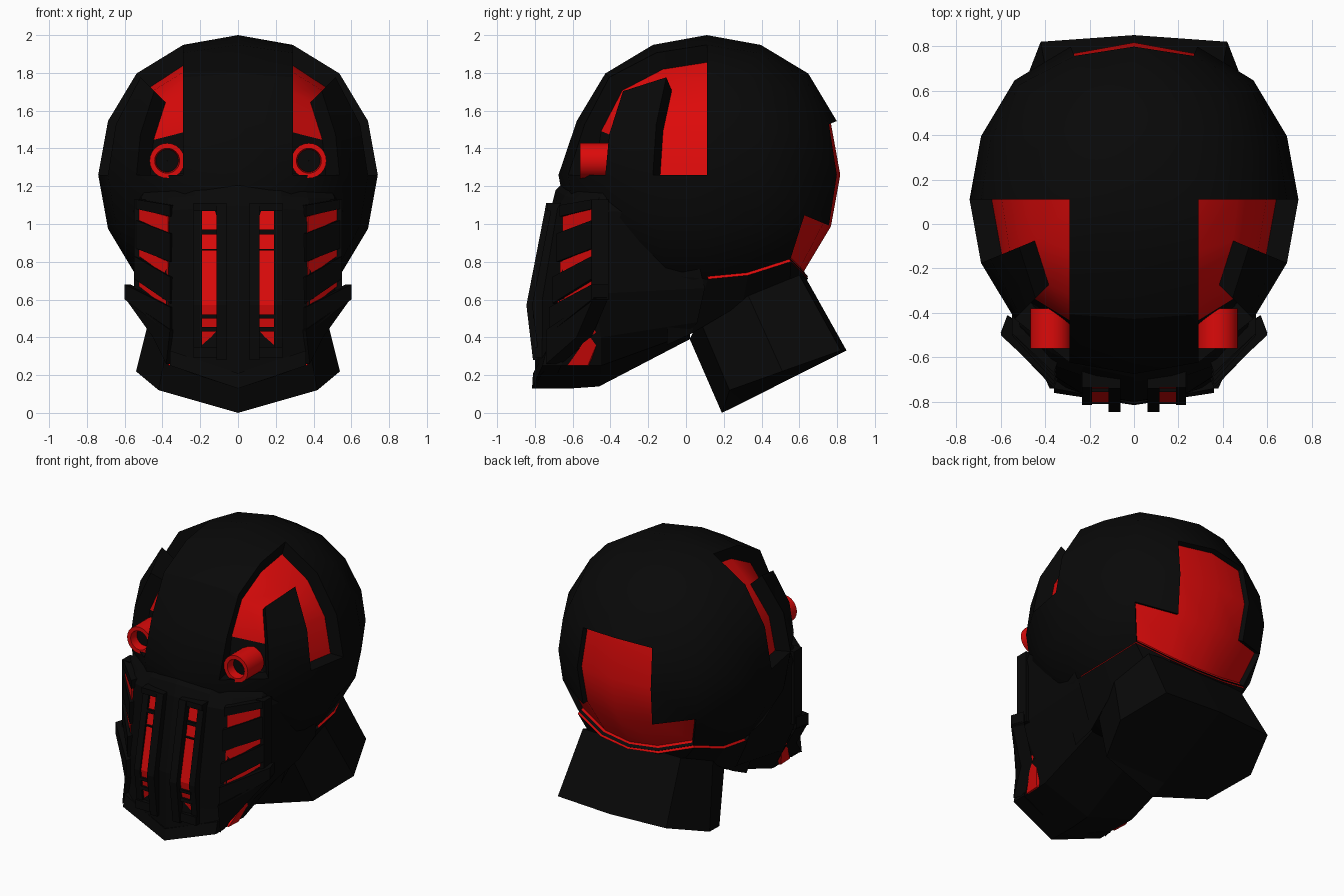
import bpy, bmesh, math
from mathutils import Vector

if "Cube" in bpy.data.objects:
    bpy.data.objects.remove(bpy.data.objects["Cube"])


def material(name, col):
    m = bpy.data.materials.new(name)
    m.diffuse_color = (*col, 1)
    m.use_nodes = True
    m.node_tree.nodes["Principled BSDF"].inputs["Base Color"].default_value = m.diffuse_color
    return m


BLACK = material("matte black", (0.0025, 0.0025, 0.0025))
RED = material("bright red", (0.72, 0.003, 0.003))


def make(name, bm, mats, mirror=False, smooth=False):
    bmesh.ops.recalc_face_normals(bm, faces=bm.faces[:])
    me = bpy.data.meshes.new(name)
    bm.to_mesh(me)
    bm.free()
    for m in mats:
        me.materials.append(m)
    ob = bpy.data.objects.new(name, me)
    bpy.context.collection.objects.link(ob)
    if mirror:
        ob.modifiers.new("mirror", 'MIRROR')
    if smooth:
        bpy.context.view_layer.objects.active = ob
        ob.select_set(True)
        bpy.ops.object.shade_smooth_by_angle(angle=math.radians(30))
        ob.select_set(False)
    return ob


def loft(name, sections, mat):
    """Skin half cross-sections, mirrored in x."""
    bm = bmesh.new()
    rows = [[bm.verts.new(p) for p in s] for s in sections]
    for a, b in zip(rows, rows[1:]):
        for i in range(len(a) - 1):
            bm.faces.new((a[i], a[i + 1], b[i + 1], b[i]))
    bmesh.ops.remove_doubles(bm, verts=bm.verts[:], dist=0.0005)
    make(name, bm, [mat], True)


def prism(name, pts, offset, mat):
    """Polygon swept along an offset, mirrored in x."""
    bm = bmesh.new()
    off = Vector(offset)
    a = [bm.verts.new(p) for p in pts]
    b = [bm.verts.new(Vector(p) + off) for p in pts]
    bm.faces.new(a)
    bm.faces.new(b[::-1])
    for i in range(len(a)):
        j = (i + 1) % len(a)
        bm.faces.new((a[i], b[i], b[j], a[j]))
    make(name, bm, [mat], True)


# Skull: a cube rounded into a quad sphere, with sunken crest, eye and back panels
R, C = 0.74, Vector((0, 0.11, 1.26))


def ball(p):
    d = Vector(p).normalized()
    bulge = 1 + 0.09 * (1 - max(abs(t) for t in d))
    return C + R * bulge * d


bm = bmesh.new()
bmesh.ops.create_cube(bm, size=2)
bmesh.ops.subdivide_edges(bm, edges=bm.edges[:], cuts=3, use_grid_fill=True)
crest, eye, back = [], [], []
for f in bm.faces:
    c = f.calc_center_median()
    x, y, z = abs(c.x), c.y, c.z
    if (z > .99 and x > .5 and y < 0) or (x > .99 and z > 0 and -.5 < y < 0) \
            or (y < -.99 and x > .5 and z > .5):
        crest.append(f)
    elif y < -.99 and x > .5 and 0 < z < .5:
        eye.append(f)
    elif y > .99 and (z < -.5 or (x < .5 and z < .5)):
        back.append(f)
for v in bm.verts:
    v.co = ball([math.tan(t * math.pi / 4) for t in v.co])
for f in crest + eye:   # straighten the inner edge of the crest
    for v in f.verts:
        if abs(v.co.x) < .32:
            v.co.x = math.copysign(.29, v.co.x)
for group, scale in ((crest + eye, 0.865), (back, 0.955)):
    bmesh.ops.inset_region(bm, faces=group, thickness=0, depth=0, use_boundary=True)
    for v in {v for f in group for v in f.verts}:
        v.co = C + (v.co - C) * scale
        if abs(v.co.x) < .28 and scale < .9:
            v.co.x = math.copysign(.265, v.co.x)
for f in bm.faces:
    f.material_index = 0
for f in crest + back:
    f.material_index = 1
for v in bm.verts:      # brow leans forward over the mask
    if abs(v.co.x) < .3 and v.co.y < -.5 and v.co.z < 1.3:
        v.co.y -= .045
make("skull", bm, [BLACK, RED], smooth=True)

# Neck: tilted tube, its underside closed to a straight keel
bottom = [(0, .19, 0), (.42, .23, .12), (.54, .51, .22), (.42, .82, .33), (0, .85, .33)]
keel = [(0, .19, 0), (0, .3, .054), (0, .51, .16), (0, .8, .305), (0, .85, .33)]
top = [(0, .02, .39), (.35, .07, .5), (.44, .33, .62), (.38, .6, .73), (0, .62, .74)]
loft("neck", [top, bottom, keel], BLACK)

# Skull base between the rear rim and the neck, with a red ledge on top
edge = [Vector((1, -.414, -1)), Vector((1, 0, -1)), Vector((1, .414, -1)),
        Vector((1, 1, -1)), Vector((.414, 1, -1)), Vector((0, 1, -1))]
outer = [C + (ball(d) - C) * .99 + Vector((.012, .006, -.02)) for d in edge]
inner = [C + (ball(d) - C) * .95 + Vector((0, 0, .01)) for d in edge]
outer[-1].x = inner[-1].x = 0
base = [(.4, -.1, .36), (.38, .03, .42), (.42, .3, .58), (.36, .55, .68), (.2, .6, .7), (0, .61, .7)]
loft("skull_base", [outer, base], BLACK)
loft("rear_ledge", [outer[1:], inner[1:]], RED)

# Jaw and mask body
loft("mask_body", [
    [(0, -.6, 1.27), (.22, -.55, 1.27), (.34, -.45, 1.27), (.45, -.36, 1.27), (.5, 0, 1.27)],
    [(0, -.69, 1.18), (.23, -.64, 1.15), (.37, -.58, 1.14), (.51, -.46, 1.14), (.6, 0, 1.14)],
    [(0, -.71, 1.1), (.24, -.68, 1.08), (.38, -.63, 1.07), (.53, -.48, 1.07), (.62, 0, 1.05)],
    [(0, -.8, .6), (.24, -.76, .6), (.38, -.67, .6), (.53, -.48, .63), (.53, .1, .66)],
    [(0, -.8, .4), (.24, -.76, .4), (.37, -.68, .4), (.44, -.45, .4), (.43, .06, .48)],
    [(0, -.8, .13), (.22, -.77, .2), (.35, -.72, .25), (.36, -.45, .25), (.36, .02, .42)],
    [(0, -.8, .13), (0, -.7, .13), (0, -.6, .13), (0, -.46, .14), (0, .02, .39)],
], BLACK)


# Vertical grilles: raised frame bars around a red strip
def upright(name, x0, x1, dy, z0, z1, mat):
    prof = [(-.74, z1), (-.845, .57), (-.81, z0), (-.7, z0), (-.7, .57), (-.6, z1)]
    prism(name, [(x0, min(y + dy, -.6), z) for y, z in prof], (x1 - x0, 0, 0), mat)


upright("inner_frame_bar", .06, .115, 0, .28, 1.11, BLACK)
upright("outer_frame_bar", .19, .235, .03, .3, 1.1, BLACK)
upright("red_strip", .11, .195, .042, .35, 1.07, RED)


def box(name, x0, x1, y0, y1, z0, z1):
    prism(name, [(x0, y0, z0), (x1, y0, z0), (x1, y0, z1), (x0, y0, z1)], (0, y1 - y0, 0), BLACK)


for y, z, h in ((-.735, .945, .025), (-.755, .86, .008), (-.81, .5, .02), (-.8, .43, .025)):
    box("grille_crossbar", .1, .2, y, -.66, z, z + h)
box("grille_cap", .06, .235, -.735, -.6, 1.07, 1.11)
box("grille_foot", .06, .235, -.8, -.7, .29, .35)

# Cheek louvres: (inner low, inner high, outer low, outer high, outer x)
for il, ih, ol, oh, x in ((1.04, 1.1, 1.08, 1.13, .54), (.8, .95, .87, 1.02, .54),
                          (.58, .72, .71, .83, .55), (.42, .56, .6, .68, .6)):
    yi = -.68 - .1 * (1 - ih)
    prism("cheek_louvre", [(.36, yi, il), (x, -.5, ol), (x, -.5, oh), (.36, yi, ih)],
          (-.03, .09, 0), BLACK)
box("cheek_post", .49, .55, -.5, -.41, .62, 1.13)

# Red slits between the louvres
for il, ih, ol, oh in ((.95, 1.04, 1.02, 1.08), (.72, .8, .83, .87), (.55, .6, .67, .72)):
    yi = -.655 - .06 * (1 - ih)
    prism("cheek_slit", [(.37, yi, il), (.525, -.5, ol), (.525, -.5, oh), (.37, yi, ih)],
          (-.02, .04, 0), RED)
prism("jaw_slit", [(.365, -.63, .25), (.37, -.52, .25), (.458, -.42, .49), (.452, -.46, .49)],
      (-.03, .01, 0), RED)

# Lower cheek fin and chin guard
prism("cheek_fin", [(.36, -.74, .44), (.6, -.49, .61), (.45, -.58, .4), (.38, -.74, .26)],
      (-.03, .08, 0), BLACK)
prism("chin_guard", [(0, -.815, .13), (.36, -.76, .25), (.36, -.74, .33), (0, -.81, .21)],
      (0, .1, 0), BLACK)

# Eye lamps: red tubes with a dark core
EX, EZ, N = .375, 1.335, 24
bm = bmesh.new()
rings = []
for r, y in ((.093, -.38), (.093, -.56), (.066, -.56), (.06, -.5), (.001, -.5)):
    rings.append([bm.verts.new((EX + r * math.cos(2 * math.pi * i / N), y,
                                EZ + r * math.sin(2 * math.pi * i / N))) for i in range(N)])
for k, (a, b) in enumerate(zip(rings, rings[1:])):
    for i in range(N):
        f = bm.faces.new((a[i], a[(i + 1) % N], b[(i + 1) % N], b[i]))
        f.material_index = 1 if k == 3 else 0
make("eye_lamp", bm, [RED, BLACK], True, True)
